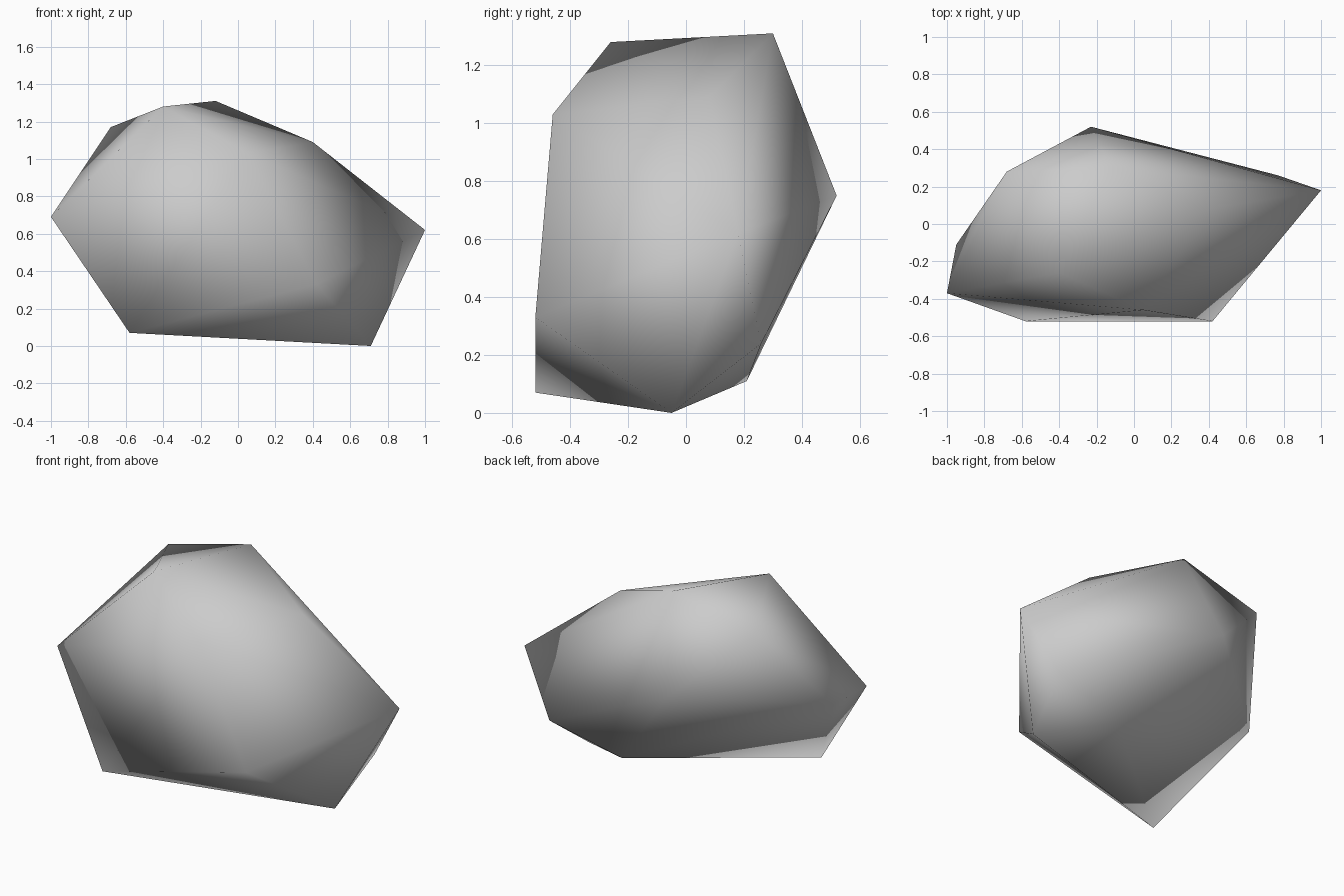
import bpy
import bmesh

# Remove the default cube only
default_cube = bpy.data.objects.get("Cube")
if default_cube is not None:
    bpy.data.objects.remove(default_cube, do_unlink=True)


def make_material(name, color):
    """Flat single-colour material for viewport and render."""
    material = bpy.data.materials.new(name)
    material.use_nodes = True
    material.diffuse_color = color
    shader = next(node for node in material.node_tree.nodes
                  if node.type == "BSDF_PRINCIPLED")
    shader.inputs["Base Color"].default_value = color
    shader.inputs["Roughness"].default_value = 0.9
    return material


def make_boulder(name, corners, material):
    """Wrap a tight convex skin around the corner points and smooth it."""
    mesh = bmesh.new()
    for corner in corners:
        mesh.verts.new(corner)
    hull = bmesh.ops.convex_hull(mesh, input=mesh.verts)
    loose = [item for item in hull["geom_interior"]
             if isinstance(item, bmesh.types.BMVert)]
    bmesh.ops.delete(mesh, geom=loose, context="VERTS")
    bmesh.ops.recalc_face_normals(mesh, faces=mesh.faces)
    for face in mesh.faces:
        face.smooth = True
    data = bpy.data.meshes.new(name)
    mesh.to_mesh(data)
    mesh.free()
    data.materials.append(material)
    boulder = bpy.data.objects.new(name, data)
    bpy.context.collection.objects.link(boulder)
    return boulder


# Corners of the rock, grouped by height
crown = [(-.12, .3, 1.31), (-.4, -.26, 1.28), (-.68, .28, 1.17),
         (.4, .08, 1.09), (.05, -.46, 1.03)]
waist = [(-1, -.37, .69), (-.95, -.11, .66), (-.23, .52, .75),
         (1, .18, .62), (.42, -.52, .33)]
foot = [(.77, .26, .24), (.3, .21, .11), (-.58, -.52, .07), (.71, -.05, 0)]

stone_grey = make_material("stone grey", (.6, .6, .6, 1))
make_boulder("boulder", crown + waist + foot, stone_grey)
